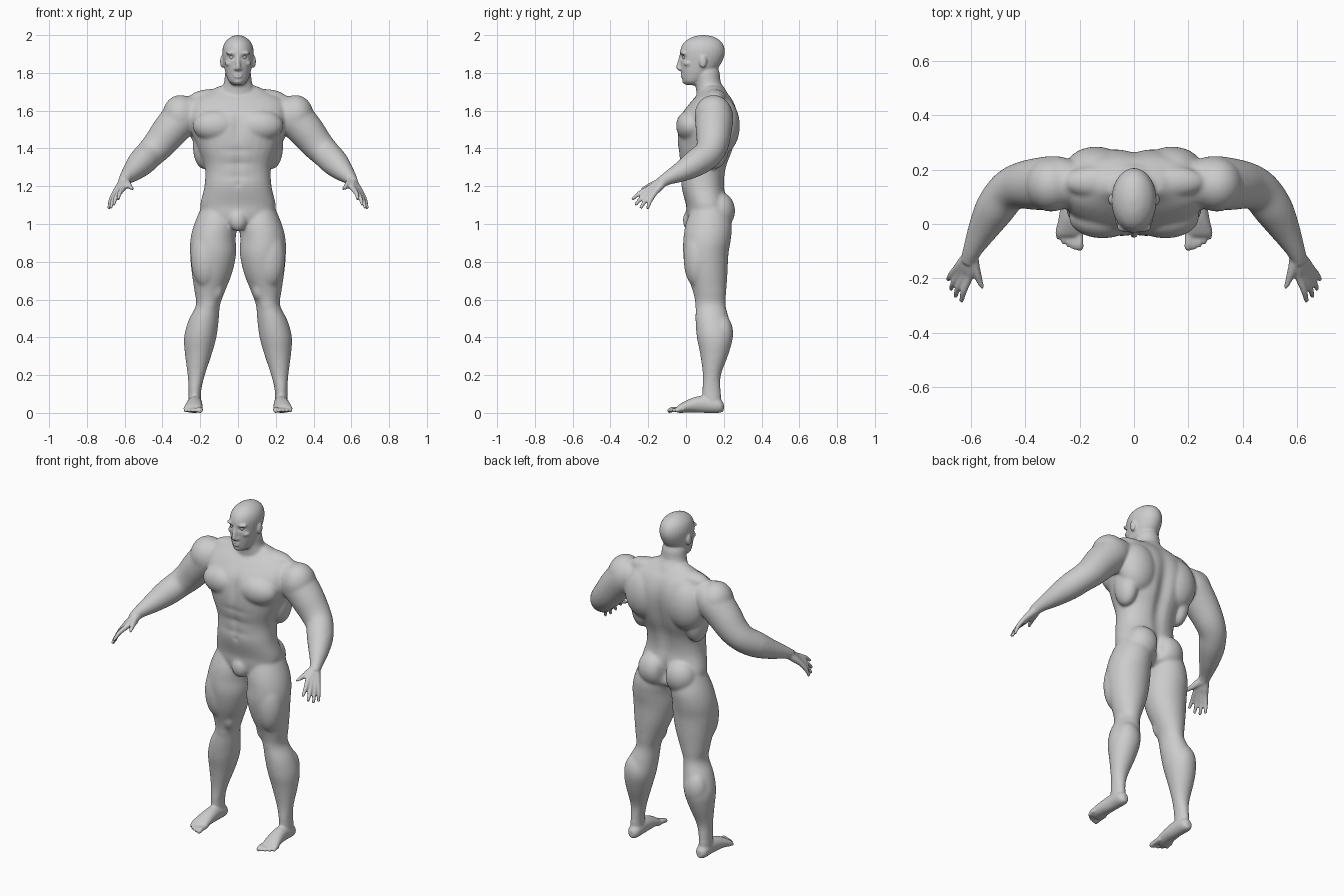
import bpy
import bmesh
from math import cos, sin, pi, exp
from mathutils import Vector, Matrix

default_cube = bpy.data.objects.get("Cube")
if default_cube:
    bpy.data.objects.remove(default_cube, do_unlink=True)

grey = bpy.data.materials.new("plain grey")
grey.use_nodes = True
grey.diffuse_color = (0.6, 0.6, 0.6, 1)
grey.node_tree.nodes["Principled BSDF"].inputs["Base Color"].default_value = grey.diffuse_color

bm = bmesh.new()
SIDES, STEPS = 28, 4


def spline(rows):
    """Smooth curve through the rows, each row being a position and its radii."""
    rows = [list(row) + [row[3]] * (5 - len(row)) for row in rows]
    result = []
    for i in range(len(rows) - 1):
        p, q, r, s = rows[max(i - 1, 0)], rows[i], rows[i + 1], rows[min(i + 2, len(rows) - 1)]
        for step in range(STEPS):
            t = step / STEPS
            result.append([0.5 * (2 * b + (c - a) * t + (2 * a - 5 * b + 4 * c - d) * t * t
                                  + (3 * b - a - 3 * c + d) * t ** 3)
                           for a, b, c, d in zip(p, q, r, s)])
    return result + [rows[-1]]


def loft(rows, axis=None, mirrored=True, power=2):
    """Skin rounded sections; they lie across the given axis, or across the path."""
    path = spline(rows)
    for side in (1, -1) if mirrored else (1,):
        rings = []
        for i, (x, y, z, a, b) in enumerate(path):
            if axis == "Z":
                u, v = Vector((1, 0, 0)), Vector((0, 1, 0))
            elif axis == "Y":
                u, v = Vector((1, 0, 0)), Vector((0, 0, 1))
            else:
                ahead, behind = path[min(i + 1, len(path) - 1)], path[max(i - 1, 0)]
                turn = (Vector(ahead[:3]) - Vector(behind[:3])).to_track_quat("Z", "Y")
                u, v = turn @ Vector((1, 0, 0)), turn @ Vector((0, 1, 0))
            ring = []
            for k in range(SIDES):
                c, s = cos(2 * pi * k / SIDES), sin(2 * pi * k / SIDES)
                c = abs(c) ** (2 / power) * (1 if c > 0 else -1)
                s = abs(s) ** (2 / power) * (1 if s > 0 else -1)
                point = Vector((x, y, z)) + u * (abs(a) * c) + v * (abs(b) * s)
                point.x *= side
                ring.append(bm.verts.new(point))
            rings.append(ring)
        for low, high in zip(rings, rings[1:]):
            for k in range(SIDES):
                n = (k + 1) % SIDES
                bm.faces.new((low[k], low[n], high[n], high[k]))
        bm.faces.new(rings[0])
        bm.faces.new(rings[-1])


def muscle(centre, radii):
    """Ellipsoid mass, repeated on the other side when it is off centre."""
    for side in (1, -1) if centre[0] else (1,):
        place = Matrix.Translation((centre[0] * side, centre[1], centre[2]))
        bmesh.ops.create_uvsphere(bm, u_segments=32, v_segments=20, radius=1,
                                  matrix=place @ Matrix.Diagonal((*radii, 1)))


# Torso and neck
loft([(0, .12, .97, .07, .05), (0, .115, 1, .14, .1), (0, .115, 1.05, .185, .112),
      (0, .112, 1.1, .2, .112), (0, .09, 1.2, .178, .115), (0, .095, 1.3, .176, .122),
      (0, .105, 1.4, .212, .148), (0, .115, 1.5, .25, .16), (0, .125, 1.58, .265, .15),
      (0, .14, 1.65, .25, .112), (0, .145, 1.7, .16, .07), (0, .14, 1.73, .1, .045)],
     "Z", False, 2.3)
loft([(0, .16, 1.6, .12, .09), (0, .14, 1.69, .098, .085), (0, .118, 1.75, .074, .068),
      (0, .108, 1.8, .068, .07), (0, .1, 1.85, .05, .06)], "Z", False)

# Chest, back, shoulder, hip and groin masses
muscle((.115, .025, 1.52), (.125, .078, .085))
muscle((.14, .19, 1.52), (.12, .095, .15))
muscle((.18, .15, 1.42), (.06, .08, .13))
muscle((.13, .155, 1.665), (.13, .06, .05))
muscle((.305, .145, 1.575), (.095, .1, .108))
muscle((.088, .175, 1.07), (.095, .085, .1))
muscle((0, .025, 1.02), (.05, .042, .06))

# Head, jaw and ears
loft([(0, .03, 1.735, .028, .033), (0, .043, 1.758, .05, .06), (0, .06, 1.8, .066, .085),
      (0, .075, 1.84, .075, .105), (0, .085, 1.89, .082, .118), (0, .088, 1.93, .081, .116),
      (0, .09, 1.965, .067, .097), (0, .092, 1.99, .038, .058), (0, .092, 2, .008, .012)],
     "Z", False)
muscle((.084, .09, 1.86), (.011, .02, .033))
muscle((0, .002, 1.753), (.026, .021, .018))

# Nose, nostrils, brow, cheeks and lips
loft([(0, -.027, 1.893, .008), (0, -.035, 1.855, .011), (0, -.039, 1.828, .013),
      (0, -.03, 1.812, .011)], "Z", False)
muscle((.012, -.03, 1.822), (.009, .012, .009))
muscle((.03, -.01, 1.904), (.034, .021, .01))
muscle((.048, .014, 1.85), (.021, .027, .016))
muscle((0, -.017, 1.785), (.025, .014, .013))

# Arms
loft([(.2, .15, 1.6, .075), (.28, .15, 1.575, .1), (.355, .147, 1.5, .096),
      (.42, .14, 1.42, .085), (.468, .115, 1.37, .077), (.512, .055, 1.325, .073),
      (.555, -.02, 1.28, .056), (.593, -.095, 1.243, .036), (.61, -.14, 1.215, .028)])

# Hands: every finger runs from the wrist over its knuckle to the tip
wrist = Vector((.6, -.11, 1.233))
first_knuckle, last_knuckle = Vector((.607, -.195, 1.19)), Vector((.652, -.165, 1.165))
tips = [(.635, -.285, 1.13), (.658, -.268, 1.1), (.674, -.24, 1.083), (.684, -.205, 1.08)]
for i, tip in enumerate(tips):
    knuckle = first_knuckle.lerp(last_knuckle, i / 3)
    bend = knuckle.lerp(Vector(tip), .55) + Vector((.004, -.002, .006))
    loft([(*wrist, .024), (*wrist.lerp(knuckle, .6), .02), (*knuckle, .015),
          (*bend, .012), (*tip, .008)])
loft([(*wrist, .024), (.588, -.155, 1.213, .022), (.572, -.195, 1.2, .015),
      (.555, -.24, 1.183, .009)])

# Legs
loft([(.11, .125, 1.1, .08, .09), (.12, .12, 1, .112, .122), (.132, .112, .92, .12, .126),
      (.132, .105, .84, .122, .12), (.138, .112, .74, .107, .108), (.15, .125, .64, .08, .088),
      (.159, .13, .57, .064, .08), (.182, .14, .49, .08, .09), (.2, .152, .4, .086, .095),
      (.21, .15, .31, .071, .075), (.221, .137, .2, .046, .048), (.228, .135, .12, .034, .049),
      (.23, .14, .03, .034, .048)], "Z")
muscle((.17, .062, .82), (.08, .075, .16))
muscle((.115, .085, .66), (.04, .045, .07))
muscle((.158, .078, .575), (.04, .03, .045))
muscle((.2, .19, .42), (.07, .06, .1))

# Feet and toes
loft([(.228, .2, .03, .015, .02), (.228, .175, .038, .035, .038), (.228, .1, .046, .038, .046),
      (.232, .03, .04, .044, .038), (.238, -.03, .024, .05, .024), (.24, -.05, .016, .045, .014)],
     "Y")
for i in range(5):
    x, size = .2 + .0195 * i, .014 if i == 0 else .0095
    reach = -.098 + .0025 * i * i
    loft([(x, -.01, .02, size), (x, reach + .03, .018, size), (x, reach + .01, .013, size),
          (x, reach, .011, size / 2)], "Y")

# Fuse all masses into one skin
bmesh.ops.recalc_face_normals(bm, faces=bm.faces)
mesh = bpy.data.meshes.new("body")
bm.to_mesh(mesh)
bm.free()
body = bpy.data.objects.new("body", mesh)
bpy.context.collection.objects.link(body)
bpy.context.view_layer.objects.active = body
body.select_set(True)
fuse = body.modifiers.new("fuse", "REMESH")
fuse.mode = "VOXEL"
fuse.voxel_size = 0.006
bpy.ops.object.modifier_apply(modifier=fuse.name)


def bell(distance, width):
    return exp(-(distance / width) ** 2)


# Carve the spine, cleft, chest line, belly rows, navel, eye sockets and mouth
soft = body.vertex_groups.new(name="soft skin")
for vertex in body.data.vertices:
    x, y, z = vertex.co
    push = 0
    if z > 1.76:
        if y < .03:
            push = .012 * bell(abs(x) - .032, .016) * bell(z - 1.883, .011)
            push += .007 * bell(x, .022) * bell(z - 1.785, .004)
    elif y > .12 and z > .9:
        push = -.022 * bell(x, .035) * bell(z - 1.4, .22)
        push -= .04 * bell(x, .02) * bell(z - 1.06, .07)
    elif y < .06 and z > 1.1:
        push = .014 * bell(x, .022) * bell(z - 1.52, .08)
        push += .008 * bell(x, .016) * bell(z - 1.31, .1)
        push += .012 * bell(x, .01) * bell(z - 1.21, .01)
        push += sum(.005 * bell(x, .08) * bell(z - row, .014) for row in (1.25, 1.32, 1.39))
    vertex.co.y += push
    vertex.co.z = max(z, 0)
    if .1 < z < 1.75 and abs(x) < .57:
        soft.add([vertex.index], 1, "REPLACE")

relax = body.modifiers.new("relax", "SMOOTH")
relax.iterations = 3
blend = body.modifiers.new("blend muscles", "SMOOTH")
blend.iterations = 24
blend.vertex_group = soft.name
body.data.materials.clear()
body.data.materials.append(grey)
body.data.shade_smooth()

# Eyes
for name, x in (("left_eye", .032), ("right_eye", -.032)):
    bpy.ops.mesh.primitive_uv_sphere_add(segments=20, ring_count=12, radius=.013,
                                         location=(x, -.006, 1.883))
    eye = bpy.context.object
    eye.name = name
    eye.data.materials.append(grey)
    eye.data.shade_smooth()
